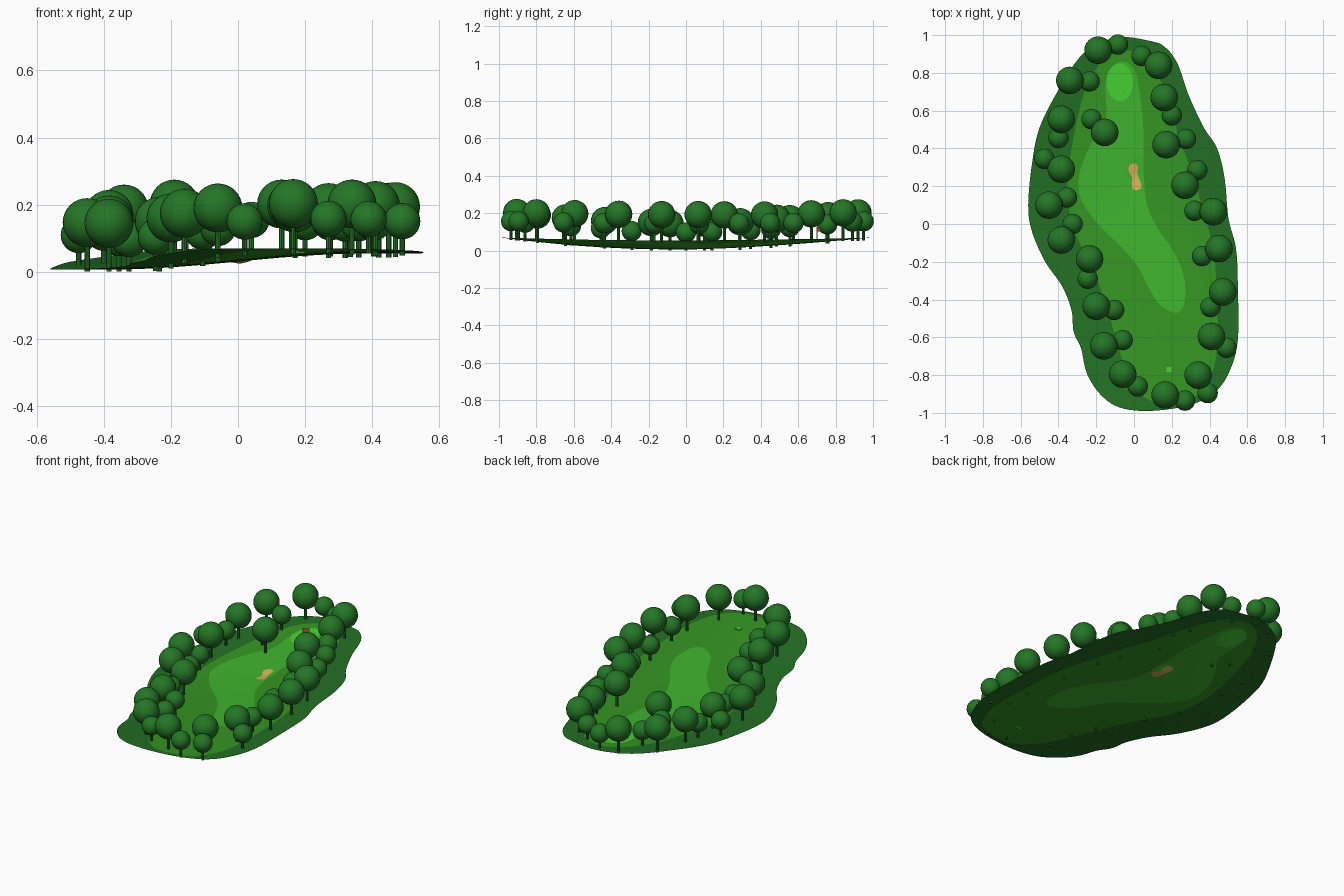
import bpy, bmesh, math
from mathutils import Vector
from mathutils.geometry import delaunay_2d_cdt

if "Cube" in bpy.data.objects:
    bpy.data.objects.remove(bpy.data.objects["Cube"], do_unlink=True)


def make_material(name, red, green, blue):
    """Flat material from display colour values."""
    channels = [c / 255 for c in (red, green, blue)]
    linear = [c / 12.92 if c <= .04 else ((c + .055) / 1.055) ** 2.4 for c in channels]
    material = bpy.data.materials.new(name)
    material.use_nodes = True
    material.diffuse_color = (*linear, 1)
    shader = material.node_tree.nodes["Principled BSDF"]
    shader.inputs["Base Color"].default_value = (*linear, 1)
    shader.inputs["Roughness"].default_value = .9
    return material


rough = make_material("rough dark green", 35, 112, 36)
semi_rough = make_material("semi rough green", 53, 150, 35)
fairway = make_material("fairway green", 63, 181, 46)
putting = make_material("putting green", 71, 211, 51)
sand = make_material("sand", 214, 180, 90)
foliage = make_material("foliage green", 36, 118, 38)
flag_red = make_material("flag red", 205, 75, 45)


def add_object(name, bm, materials):
    mesh = bpy.data.meshes.new(name)
    bm.to_mesh(mesh)
    bm.free()
    for material in materials:
        mesh.materials.append(material)
    obj = bpy.data.objects.new(name, mesh)
    bpy.context.collection.objects.link(obj)
    return obj


def smooth_loop(points, steps=5):
    """Closed Catmull-Rom curve through the given points."""
    points = [Vector(p) for p in points]
    count = len(points)
    result = []
    for i in range(count):
        a, b, c, d = (points[(i + k - 1) % count] for k in range(4))
        for s in range(steps):
            t = s / steps
            result.append(.5 * (2 * b + (c - a) * t + (2 * a - 5 * b + 4 * c - d) * t * t
                                + (3 * b - a - 3 * c + d) * t ** 3))
    return result


def inside(point, loop):
    hit = False
    for a, b in zip(loop, loop[1:] + loop[:1]):
        if (a.y > point.y) != (b.y > point.y):
            if point.x < a.x + (point.y - a.y) * (b.x - a.x) / (b.y - a.y):
                hit = not hit
    return hit


def ground(x, y):
    """Terrain height: rises to the left side and to both ends, with a sunken bunker."""
    middle = .03 + .024 * math.sin(max(-1.5, min(1.5, x * 4)))
    blend = min(1, abs(y) ** (2.2 if y < 0 else 1.5))
    dip = .012 * math.exp(-((x - .01) / .03) ** 2 - ((y - .25) / .06) ** 2)
    return middle + (.07 - middle) * blend - dip


# Outlines of the ground zones, from the outermost to the innermost
outer_edge = smooth_loop([
    (-.06, .99), (.08, .97), (.16, .94), (.23, .85), (.29, .68), (.37, .51), (.44, .4), (.48, .24),
    (.5, .03), (.54, -.13), (.55, -.34), (.55, -.61), (.51, -.77), (.43, -.89), (.29, -.96),
    (.08, -.99), (-.08, -.97), (-.18, -.9), (-.25, -.79), (-.28, -.66), (-.32, -.57), (-.33, -.46),
    (-.38, -.33), (-.47, -.2), (-.54, -.04), (-.56, .1), (-.54, .32), (-.5, .51), (-.4, .71),
    (-.29, .88), (-.18, .96)])
semi_edge = smooth_loop([
    (-.06, .92), (.05, .89), (.11, .82), (.18, .66), (.24, .45), (.32, .24), (.37, .05), (.42, -.13),
    (.44, -.4), (.44, -.66), (.4, -.82), (.31, -.92), (.16, -.95), (.06, -.92), (-.02, -.82),
    (-.09, -.63), (-.14, -.45), (-.21, -.26), (-.31, -.05), (-.35, .13), (-.34, .34), (-.29, .6),
    (-.25, .73), (-.17, .86)])
fairway_edge = smooth_loop([
    (-.07, .86), (0, .82), (.03, .69), (.05, .5), (.05, .29), (.07, .1), (.13, -.03), (.2, -.13),
    (.26, -.26), (.27, -.4), (.23, -.47), (.14, -.43), (.08, -.34), (.01, -.21), (-.08, -.11),
    (-.19, 0), (-.28, .13), (-.29, .26), (-.23, .42), (-.15, .55), (-.15, .69), (-.14, .8)])
green_edge = [Vector((-.075 + .07 * math.cos(a), .75 + .1 * math.sin(a)))
              for a in (math.tau * i / 32 for i in range(32))]
bunker_edge = smooth_loop([
    (-.03, .29), (-.01, .32), (.02, .31), (.02, .26), (.04, .2), (.02, .18), (-.01, .19), (-.01, .24)])
zones = [outer_edge, semi_edge, fairway_edge, green_edge, bunker_edge]

# Ground sheet: triangulated between the zone outlines, coloured by zone
points, edges = [], []
for loop in zones:
    first = len(points)
    points += loop
    edges += [(first + i, first + (i + 1) % len(loop)) for i in range(len(loop))]
step = .04
for i in range(-15, 16):
    for j in range(-25, 26):
        p = Vector((i * step, j * step))
        if inside(p, outer_edge):
            points.append(p)
# Extra points for the bunker bowl
points += [Vector((.005, .2 + k * .02)) for k in range(6)]
flat, _, triangles, *_ = delaunay_2d_cdt(points, edges, [], 0, 1e-5)

bm = bmesh.new()
verts = [bm.verts.new((p.x, p.y, ground(p.x, p.y))) for p in flat]
for triangle in triangles:
    centre = sum((flat[i] for i in triangle), Vector((0, 0))) / len(triangle)
    if inside(centre, outer_edge):
        face = bm.faces.new([verts[i] for i in triangle])
        face.smooth = True
        face.material_index = max(k for k, loop in enumerate(zones) if inside(centre, loop))
bmesh.ops.delete(bm, geom=[v for v in bm.verts if not v.link_faces], context="VERTS")
for face in bm.faces:
    if face.normal.z < 0 or face.calc_center_median().z < 0:
        face.normal_update()
        if face.normal.z < 0:
            face.normal_flip()
add_object("ground", bm, [rough, semi_rough, fairway, putting, sand])


def add_cylinder(name, x, y, bottom, top, radius, material, sides=8):
    bm = bmesh.new()
    bmesh.ops.create_cone(bm, cap_ends=True, segments=sides, radius1=radius, radius2=radius,
                          depth=top - bottom)
    bmesh.ops.translate(bm, verts=bm.verts, vec=(x, y, (top + bottom) / 2))
    return add_object(name, bm, [material])


def add_tree(name, x, y, radius, lift):
    """Ball-shaped crown on a thin trunk that pokes slightly below the ground."""
    base = ground(x, y)
    add_cylinder(name + "_trunk", x, y, max(0, base - .012), base + lift, .008, foliage)
    bm = bmesh.new()
    bmesh.ops.create_uvsphere(bm, u_segments=24, v_segments=16, radius=radius)
    bmesh.ops.translate(bm, verts=bm.verts, vec=(x, y, base + lift))
    for face in bm.faces:
        face.smooth = True
    add_object(name + "_crown", bm, [foliage])


# Trees lining the hole
large_trees = [
    (-.19, .92), (.13, .84), (-.34, .76), (.16, .67), (-.385, .555), (-.155, .485), (.17, .42),
    (-.385, .29), (.27, .205), (-.45, .1), (.42, .065), (-.385, -.085), (.45, -.13), (-.235, -.185),
    (.47, -.36), (-.2, -.435), (.41, -.595), (-.16, -.645), (.34, -.8), (-.06, -.795), (.165, -.905)]
small_trees = [
    (-.085, .95), (.04, .89), (-.235, .755), (.2, .575), (-.225, .555), (.275, .45), (-.4, .455),
    (-.475, .345), (.335, .285), (-.355, .14), (.32, .07), (-.325, 0), (.36, -.17), (-.245, -.29),
    (.405, -.44), (-.105, -.455), (.49, -.655), (-.06, -.615), (.02, -.86), (.39, -.895), (.27, -.935)]
for i, (x, y) in enumerate(large_trees):
    add_tree(f"large_tree_{i}", x, y, .073, .138)
for i, (x, y) in enumerate(small_trees):
    add_tree(f"small_tree_{i}", x, y, .054, .09)

# Tee: small square plate at the start of the hole
bm = bmesh.new()
bmesh.ops.create_cube(bm, size=1)
bmesh.ops.scale(bm, verts=bm.verts, vec=(.028, .028, .008))
bmesh.ops.translate(bm, verts=bm.verts, vec=(.185, -.77, ground(.185, -.77)))
add_object("tee", bm, [putting])

# Flag and pole on the putting green
flag_x, flag_y = -.055, .7
base = ground(flag_x, flag_y)
add_cylinder("flag_pole", flag_x, flag_y, base, base + .075, .002, sand)
bm = bmesh.new()
corners = [(0, 0, .05), (.032, .02, .05), (.032, .02, .075), (0, 0, .075)]
bm.faces.new([bm.verts.new((flag_x + x, flag_y + y, base + z)) for x, y, z in corners])
add_object("flag", bm, [flag_red])
